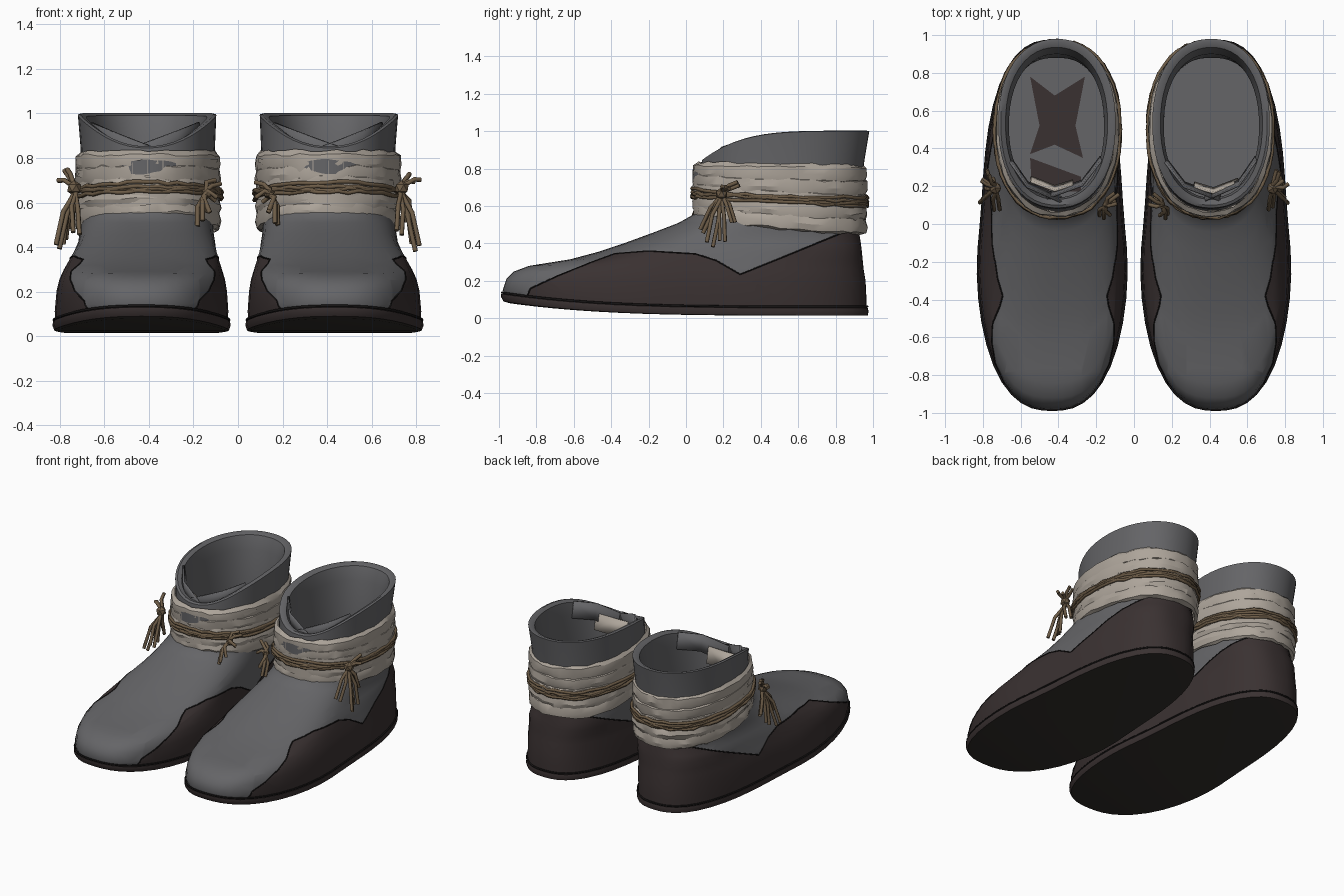
import bpy, bmesh, math, random
from mathutils import Vector

random.seed(4)
N = 48
if "Cube" in bpy.data.objects:
    bpy.data.objects.remove(bpy.data.objects["Cube"])


def material(name, rgb):
    m = bpy.data.materials.new(name)
    m.use_nodes = True
    m.diffuse_color = (*rgb, 1)
    bsdf = next(n for n in m.node_tree.nodes if n.type == 'BSDF_PRINCIPLED')
    bsdf.inputs["Base Color"].default_value = (*rgb, 1)
    bsdf.inputs["Roughness"].default_value = 0.8
    return m


GREY = material("grey suede", (.129, .129, .136))
BROWN = material("dark brown leather", (.042, .031, .031))
SOLE = material("black brown sole", (.033, .029, .025))
LINEN = material("pale linen", (.42, .375, .325))
TWINE = material("brown twine", (.15, .105, .062))
SEAM = material("black seam", (.008, .007, .007))


def activate(ob):
    bpy.ops.object.select_all(action='DESELECT')
    ob.select_set(True)
    bpy.context.view_layer.objects.active = ob


def ring(yf, zf, yb, zb, hw, cx, n=2.5, power=2, noise=0.0):
    """Egg-shaped loop, narrower towards the heel, whose height changes from front to back."""
    pts = []
    cy, ly = (yf + yb) / 2, (yb - yf) / 2
    for i in range(N):
        a = 2 * math.pi * i / N - math.pi / 2
        c, s = math.cos(a), math.sin(a)
        r = (abs(c) ** n + abs(s) ** n) ** (-1 / n)
        c, s = c * r, s * r
        t = (1 - s) / 2
        j = 1 + random.uniform(-noise, noise)
        y = cy + ly * j * s
        narrow = 1 - .05 * (1 + math.tanh(5 * (y + .06)))
        pts.append(Vector((cx + hw * j * c * narrow, y,
                           zb + (zf - zb) * t ** power + random.uniform(-noise, noise) * .5)))
    return pts


def finish(bm, name, mats, angle=40):
    me = bpy.data.meshes.new(name)
    bm.to_mesh(me)
    bm.free()
    for m in mats:
        me.materials.append(m)
    ob = bpy.data.objects.new(name, me)
    bpy.context.collection.objects.link(ob)
    activate(ob)
    bpy.ops.object.shade_smooth_by_angle(angle=math.radians(angle))
    return ob


def loft(rings, side, caps=()):
    bm = bmesh.new()
    loops = [[bm.verts.new((p.x * side, p.y, p.z)) for p in r] for r in rings]
    for a, b in zip(loops, loops[1:]):
        for i in range(N):
            k = (i + 1) % N
            bm.faces.new((a[i], a[k], b[k], b[i]))
    # caps are strips of quads from side to side
    for c in caps:
        v = loops[c]
        for i in range(N // 2):
            quad = [v[i], v[i + 1], v[N - i - 1], v[-i]]
            bm.faces.new(list(dict.fromkeys(quad)))
    bmesh.ops.recalc_face_normals(bm, faces=bm.faces)
    return bm


def ribbon(pairs, side):
    bm = bmesh.new()
    last = None
    for pair in pairs:
        row = [bm.verts.new((x * side, y, z)) for x, y, z in pair]
        if last:
            bm.faces.new((last[0], row[0], row[1], last[1]))
        last = row
    return bm


def tubes(name, paths, radius, mat, side, cyclic=False):
    cu = bpy.data.curves.new(name, 'CURVE')
    cu.dimensions = '3D'
    cu.bevel_depth, cu.bevel_resolution, cu.use_fill_caps = radius, 1, True
    for path in paths:
        sp = cu.splines.new('POLY')
        sp.points.add(len(path) - 1)
        sp.use_cyclic_u = cyclic
        for q, p in zip(sp.points, path):
            q.co = (p[0] * side, p[1], p[2], 1)
    cu.materials.append(mat)
    ob = bpy.data.objects.new(name, cu)
    bpy.context.collection.objects.link(ob)
    activate(ob)
    bpy.ops.object.convert(target='MESH')


# top edge of the leather side panel, as (y, z)
PANEL = [(-.88, .06), (-.83, .16), (-.68, .23), (-.53, .29), (-.38, .345), (-.2, .36),
         (.05, .345), (.16, .31), (.29, .235), (.55, .34), (1.0, .525)]


def panel_top(y):
    for (y0, z0), (y1, z1) in zip(PANEL, PANEL[1:]):
        if y0 <= y <= y1:
            return z0 + (z1 - z0) * (y - y0) / (y1 - y0)
    return -1


def upper(side, tag):
    outer = [ring(-.96, .11, .965, .035, .397, .433, 2.5, 4),
             ring(-.98, .15, .965, .1, .4, .433, 2.5, 3),
             ring(-.96, .21, .96, .2, .392, .432, 2.6),
             ring(-.92, .25, .95, .26, .381, .43, 2.7),
             ring(-.84, .28, .945, .31, .367, .427, 2.8),
             ring(-.62, .315, .94, .36, .357, .422, 2.9),
             ring(-.47, .355, .935, .4, .348, .416, 2.8),
             ring(-.32, .405, .93, .43, .34, .41, 2.6),
             ring(-.17, .46, .925, .47, .333, .41, 2.4),
             ring(-.04, .51, .925, .51, .331, .408, 2.3),
             ring(.05, .56, .925, .56, .331, .405, 2.2),
             ring(.08, .68, .935, .7, .331, .405, 2.2),
             ring(.08, .79, .955, .85, .335, .405, 2.2, 4),
             ring(.085, .845, .98, 1.0, .345, .408, 2.2, 4.5)]
    bm = loft(outer, side)
    # cut the panel outline into the upper, one straight piece at a time
    for (y0, z0), (y1, z1) in zip(PANEL, PANEL[1:]):
        fs = [f for f in bm.faces if y0 - .12 < f.calc_center_median().y < y1 + .12]
        geom = fs + list({e for f in fs for e in f.edges}) + list({v for f in fs for v in f.verts})
        bmesh.ops.bisect_plane(bm, geom=geom, dist=1e-5, plane_co=(0, y0, z0),
                               plane_no=(0, z0 - z1, y1 - y0))
    for f in bm.faces:
        c = f.calc_center_median()
        f.material_index = int(c.z < panel_top(c.y))
    seam = [[Vector((v.co.x * side, v.co.y, v.co.z)) for v in e.verts] for e in bm.edges
            if len({f.material_index for f in e.link_faces}) == 2]
    finish(bm, "boot_upper_" + tag, [GREY, BROWN], 50)
    tubes("panel_seam_" + tag, seam, .004, SEAM, side)


def lining(side, tag):
    rings = [ring(.085, .845, .98, 1.0, .345, .408, 2.2, 4.5),
             ring(.1, .853, .965, 1.003, .33, .408, 2.2, 4.5),
             ring(.13, .845, .935, .99, .3, .41, 2.2, 4.5),
             ring(.14, .79, .9, .9, .28, .41, 2.2, 4),
             ring(.13, .5, .88, .5, .283, .41),
             ring(.12, .13, .88, .13, .285, .415)]
    finish(loft(rings, side, [-1]), "shaft_lining_" + tag, [GREY])


def sole(side, tag):
    rings = [ring(-.94, .08, .95, .014, .385, .433, 2.5, 4),
             ring(-.975, .09, .972, .016, .403, .433, 2.5, 4),
             ring(-.988, .112, .976, .035, .41, .433, 2.5, 4),
             ring(-.988, .13, .972, .055, .408, .433, 2.5, 4),
             ring(-.95, .135, .95, .062, .385, .433, 2.5, 4)]
    bm = loft(rings, side, [0, -1])
    for f in bm.faces:
        f.material_index = int(abs(f.normal.z) < .8 or f.normal.z > 0)
    finish(bm, "sole_" + tag, [SOLE, BROWN])
    tubes("welt_seam_" + tag, [ring(-.984, .137, .97, .062, .404, .433, 2.5, 4)], .006, SEAM, side, True)


def wrap(side, tag):
    bands = [(.575, .5, .1), (.63, .565, .1), (.69, .63, .09), (.735, .7, .1), (.785, .775, .1)]
    for k, (zf, zb, h) in enumerate(bands):
        rings = []
        for d, out in ((-.5, -.004), (-.42, .016), (-.1, .024), (.3, .018), (.5, -.006)):
            g = out + random.uniform(0, .006)
            rings.append(ring(.065 - g, zf + d * h, .94 + g, zb + d * h, .337 + g, .405,
                              2.2, 1.5, .012))
        finish(loft(rings, side), f"linen_band_{k + 1}_{tag}", [LINEN], 25)
    # narrow loose strips crossing the bands at the front, one baring the suede
    strips = ((.79, .72, 200, 340, LINEN), (.62, .74, 200, 340, LINEN),
              (.66, .58, 200, 340, LINEN), (.77, .75, 248, 300, GREY))
    for k, (za, zc, a0, a1, mat) in enumerate(strips):
        pairs = []
        for i in range(13):
            a = math.radians(a0 + i * (a1 - a0) / 12)
            x, y = .405 + .336 * math.cos(a), .5 + .465 * math.sin(a)
            z = za + (zc - za) * i / 12
            w = .03 * math.sin(math.pi * (i + .5) / 13) + random.uniform(0, .006)
            pairs.append([(x, y, z - w), (x, y, z + w)])
        finish(ribbon(pairs, side), f"wrap_strip_{k + 1}_{tag}", [mat])


def twine(side, tag):
    loops = [ring(.035, zf, .967, zb, .367, .405, 2.2, 1.3, .012)
             for zf, zb in ((.65, .6), (.67, .625), (.69, .61), (.66, .645))]
    tubes("twine_loops_" + tag, loops, .01, TWINE, side, True)

    # knots with frayed ends
    def ends(start, tips):
        paths = []
        for tip in tips:
            a, b = Vector(start), Vector(tip)
            for _ in range(2):
                wob = Vector([random.uniform(-.02, .02) for _ in range(3)])
                paths.append([a - wob * .5, a.lerp(b, .5) + wob + Vector((.01, 0, .015)), b + wob])
        return paths
    outer = ends((.725, .19, .665), [(.81, .13, .4), (.78, .2, .42), (.73, .08, .46),
                                     (.77, .28, .73), (.8, .23, .69), (.76, .25, .5)])
    inner = ends((.15, .1, .64), [(.12, .06, .55), (.17, .04, .5), (.09, .16, .69), (.09, .12, .61)])
    tubes("twine_ends_" + tag, outer + inner, .011, TWINE, side)
    for name, co, r in (("outer_knot_", (.735, .19, .665), .035), ("inner_knot_", (.14, .11, .64), .025)):
        bm = bmesh.new()
        bmesh.ops.create_icosphere(bm, subdivisions=1, radius=r)
        bmesh.ops.translate(bm, verts=bm.verts, vec=(co[0] * side, co[1], co[2]))
        finish(bm, name + tag, [TWINE], 20)


def folds(side, tag):
    # overlapping collar flaps and a linen end tucked in at the front of the opening
    flaps = [("collar_fold_1_", GREY, ((.17, .33, .95), (.27, .2, .91), (.46, .13, .84))),
             ("collar_fold_2_", GREY, ((.65, .33, .95), (.56, .2, .91), (.38, .12, .84))),
             ("tucked_linen_", LINEN, ((.32, .2, .84), (.42, .17, .82), (.55, .22, .85)))]
    for name, mat, pts in flaps:
        pairs = [[(x, y, z + .01), (x, y + .025, z - .1)] for x, y, z in pts]
        ob = finish(ribbon(pairs, side), name + tag, [mat])
        ob.modifiers.new("thickness", 'SOLIDIFY').thickness = .012


for side, tag in ((1, "left"), (-1, "right")):
    for part in (upper, lining, sole, wrap, twine, folds):
        part(side, tag)

# star-shaped worn patch on the floor of the right boot, with a smaller one in front
patches = {"insole_star": [(-.55, .78), (-.42, .68), (-.26, .78), (-.31, .52),
                           (-.27, .35), (-.42, .42), (-.55, .37), (-.5, .52)],
           "insole_patch": [(-.55, .35), (-.28, .25), (-.28, .17), (-.54, .18)]}
for name, outline in patches.items():
    bm = bmesh.new()
    mid = [sum(p[k] for p in outline) / len(outline) for k in (0, 1)]
    centre = bm.verts.new((*mid, .135))
    corners = [bm.verts.new((x, y, .135)) for x, y in outline]
    for i, v in enumerate(corners):
        bm.faces.new((centre, v, corners[i - 1]))
    finish(bm, name, [BROWN])
